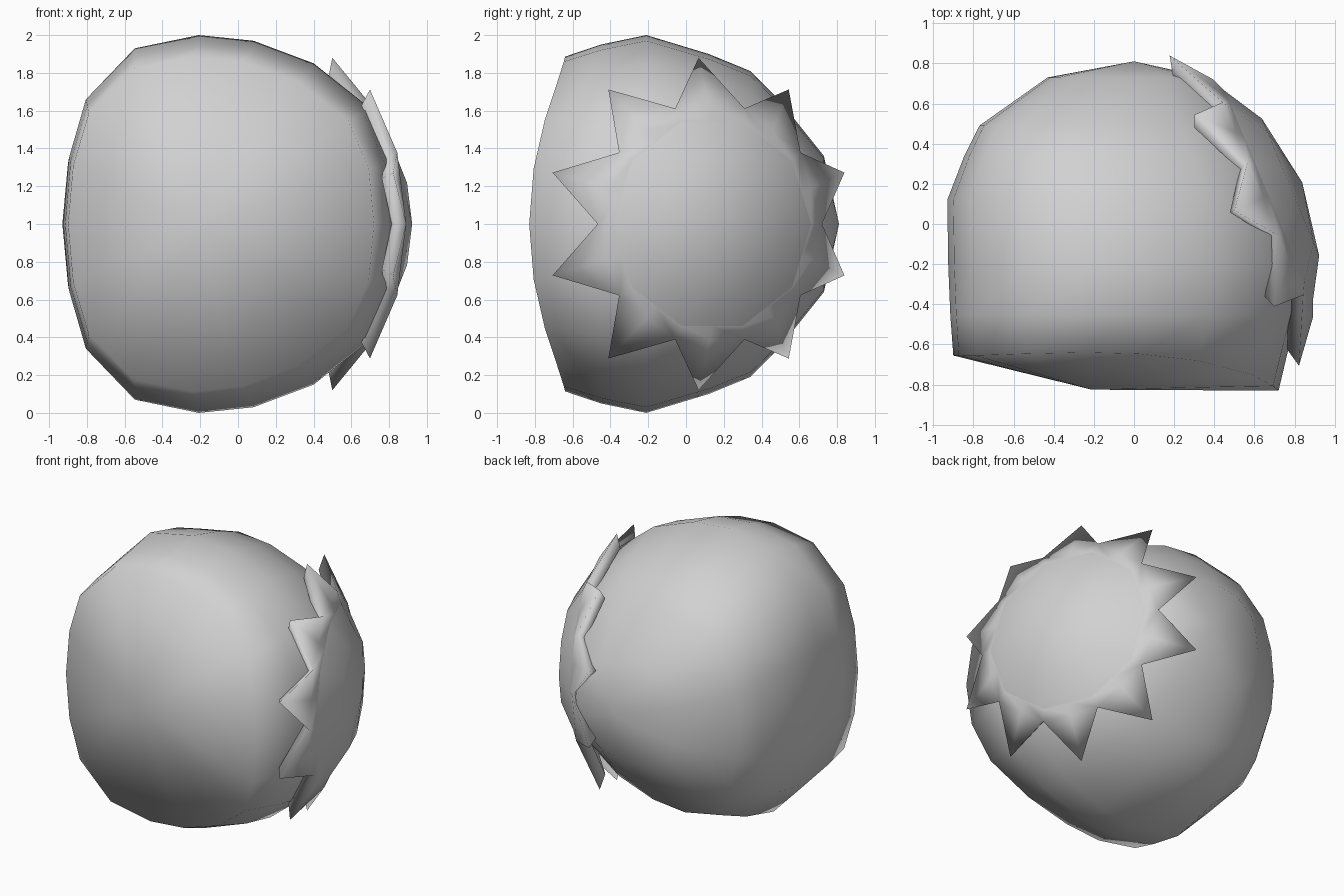
import bpy, bmesh, math
from mathutils import Vector

if "Cube" in bpy.data.objects:
    bpy.data.objects.remove(bpy.data.objects["Cube"])

skin = bpy.data.materials.new("plain_grey")
skin.diffuse_color = (0.64, 0.64, 0.64, 1)
skin.use_nodes = True
skin.node_tree.nodes["Principled BSDF"].inputs["Base Color"].default_value = skin.diffuse_color


def make(name, rings, start=None, end=None, angle=180):
    """Skin closed rings of equal length; optional pole points close the ends."""
    bm = bmesh.new()
    loops = [[bm.verts.new(p) for p in r] for r in rings]
    n = len(loops[0])
    for a, b in zip(loops, loops[1:]):
        for i in range(n):
            j = (i + 1) % n
            bm.faces.new((a[i], a[j], b[j], b[i]))
    for pole, loop in ((start, loops[0]), (end, loops[-1])):
        if pole is not None:
            v = bm.verts.new(pole)
            for i in range(n):
                bm.faces.new((loop[i], loop[(i + 1) % n], v))
    bmesh.ops.remove_doubles(bm, verts=bm.verts, dist=1e-4)
    bmesh.ops.recalc_face_normals(bm, faces=bm.faces)
    me = bpy.data.meshes.new(name)
    bm.to_mesh(me)
    bm.free()
    me.materials.append(skin)
    ob = bpy.data.objects.new(name, me)
    bpy.context.collection.objects.link(ob)
    bpy.context.view_layer.objects.active = ob
    ob.select_set(True)
    bpy.ops.object.shade_smooth_by_angle(angle=math.radians(angle))
    ob.select_set(False)
    return ob


# Fruit body: one lopsided cross-section, mirrored top to bottom
half = [(-.93, 0), (-.9, .35), (-.81, .66), (-.55, .93), (-.21, 1.0),
        (.08, .97), (.4, .85), (.69, .62), (.81, .33), (.84, 0)]
section = half + [(x, -z) for x, z in half[-2:0:-1]]


def slice_at(y, xl, xr, zt):
    return [Vector((xl + (x + .93) / 1.77 * (xr - xl), y, 1 + z * zt))
            for x, z in section]


# Flattened front rim leans forward towards the right
rim = slice_at(0, -.9, .72, .886)
for v in rim:
    h = v.z - 1
    v.y = -.64 - (.015 + .175 * (v.x + .9) / 1.62) * (1 - h * h / .785)
front = Vector((-.21, -.825, 1))
rings = [rim,
         slice_at(-.45, -.915, .81, .95),
         slice_at(-.21, -.925, .84, 1.0),
         slice_at(.12, -.93, .8, .9),
         slice_at(.34, -.845, .67, .81),
         slice_at(.49, -.77, .56, .66),
         slice_at(.73, -.43, .36, .36)]
make("fruit_body", rings, front, (0, .81, 1))

# Crown sits on a tilted axis in the ground plane
axis = Vector((.923, .385, 0))
side = Vector((-.385, .923, 0))
origin = side * -.131 + Vector((0, 0, 1))


def crown_point(along, radius, degrees):
    t = math.radians(degrees)
    return (origin + axis * along + side * radius * math.cos(t)
            + Vector((0, 0, radius * math.sin(t))))


def crown_ring(along, radius):
    return [crown_point(along, radius, 36 * i) for i in range(10)]


def star_ring(along, radius, tip_along=None, tip_radius=None):
    """Ten corners with a tip, or a plain edge midpoint, between each pair."""
    if tip_along is None:
        tip_along, tip_radius = along, radius * math.cos(math.radians(18))
    return [crown_point(tip_along, tip_radius, 18 * i) if i % 2
            else crown_point(along, radius, 18 * i) for i in range(20)]


# Smooth domed crown centre
make("crown_dome", [crown_ring(.673, .568), crown_ring(.79, .37)],
     end=crown_point(.853, 0, 0))

# Ten-pointed collar: narrow band, points, and an underside tucked into the body
make("crown_collar", [star_ring(.673, .568),
                      star_ring(.642, .643),
                      star_ring(.642, .643, .4865, .88),
                      star_ring(.59, .57, .463, .775)])
